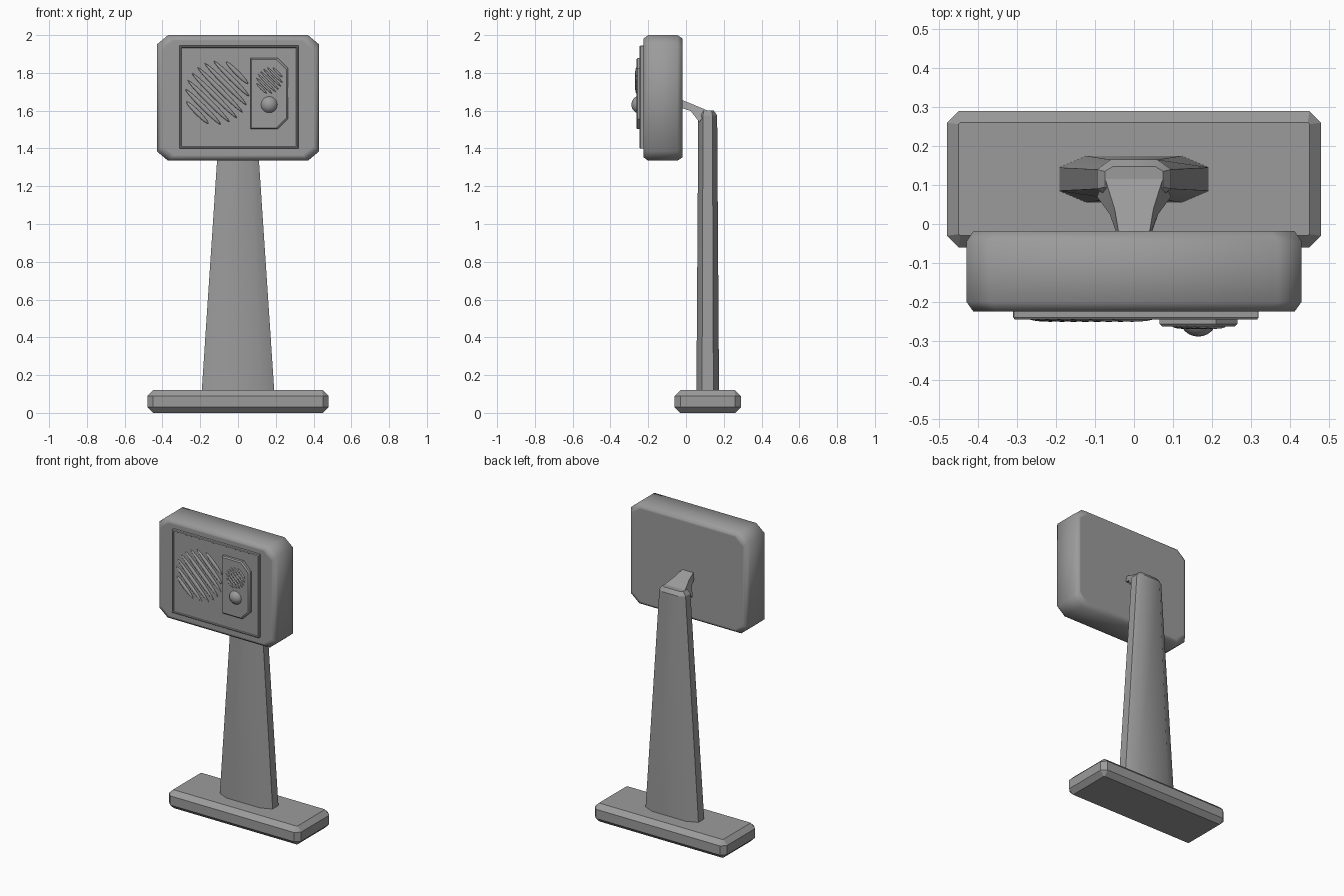
import bpy, bmesh, math
from mathutils import Matrix

cube = bpy.data.objects.get("Cube")
if cube:
    bpy.data.objects.remove(cube, do_unlink=True)

GREY = (0.33, 0.33, 0.33, 1)
grey = bpy.data.materials.new("plain grey")
grey.use_nodes = True
grey.diffuse_color = GREY
grey.node_tree.nodes["Principled BSDF"].inputs["Base Color"].default_value = GREY


def finish(bm, name, angle=30):
    bmesh.ops.recalc_face_normals(bm, faces=bm.faces)
    mesh = bpy.data.meshes.new(name)
    bm.to_mesh(mesh)
    bm.free()
    mesh.materials.append(grey)
    ob = bpy.data.objects.new(name, mesh)
    bpy.context.collection.objects.link(ob)
    bpy.ops.object.select_all(action='DESELECT')
    ob.select_set(True)
    bpy.context.view_layer.objects.active = ob
    bpy.ops.object.shade_smooth_by_angle(angle=math.radians(angle))
    return ob


def loft(name, rings, angle=30):
    """Skin matching rings of points and cap both ends."""
    bm = bmesh.new()
    loops = [[bm.verts.new(p) for p in ring] for ring in rings]
    n = len(loops[0])
    for a, b in zip(loops, loops[1:]):
        for i in range(n):
            j = (i + 1) % n
            bm.faces.new((a[i], a[j], b[j], b[i]))
    bm.faces.new(loops[0])
    bm.faces.new(loops[-1])
    return finish(bm, name, angle)


def octagon(hx, hy, cx, cy):
    """Chamfered rectangle with separate corner cuts on each axis."""
    return [(hx, -hy + cy), (hx, hy - cy), (hx - cx, hy), (cx - hx, hy),
            (-hx, hy - cy), (-hx, cy - hy), (cx - hx, -hy), (hx - cx, -hy)]


def flat(pts, z, y=0):
    return [(a, b + y, z) for a, b in pts]


def upright(pts, y, x, z):
    return [(a + x, y, b + z) for a, b in pts]


# Foot
loft("base", [flat(octagon(hx, hy, c, c), z, 0.115) for hx, hy, c, z in
              ((0.45, 0.145, 0.004, 0), (0.48, 0.175, 0.03, 0.03),
               (0.48, 0.175, 0.03, 0.09), (0.45, 0.145, 0.004, 0.12))])

# Tapered post with a bevelled cap
loft("post", [flat(octagon(hx, hy, cx, cy), z, 0.115) for hx, hy, cx, cy, z in
              ((0.193, 0.06, 0.07, 0.03, 0.1), (0.095, 0.05, 0.035, 0.025, 1.575),
               (0.075, 0.032, 0.02, 0.012, 1.6))])

# Flared arm between post and screen
loft("arm", [[(-wt, y, zt), (wt, y, zt), (wb, y2, zb), (-wb, y2, zb)]
             for wt, wb, y, y2, zt, zb in
             ((0.038, 0.043, -0.03, -0.03, 1.66, 1.617),
              (0.05, 0.062, 0.04, 0.025, 1.632, 1.598),
              (0.075, 0.095, 0.12, 0.07, 1.598, 1.54))])

# Screen housing with chamfered rims
loft("screen_housing", [upright(octagon(0.43 - d, 0.3325 - d, 0.06, 0.05), y, 0, 1.6675)
                        for d, y in ((0.03, -0.225), (0.018, -0.225), (0, -0.2),
                                     (0, -0.045), (0.018, -0.018), (0.03, -0.018))], 50)

# Front panel with a thin raised border
loft("front_panel", [upright(octagon(0.315 - d, 0.273 - d, 0.002, 0.002), y, 0.005, 1.672)
                     for d, y in ((0, -0.21), (0, -0.24), (0.004, -0.245),
                                  (0.009, -0.245), (0.012, -0.24))])

# Control plate, cut at its right corners
def plate_outline(d):
    hx, hz, c = 0.1 - d, 0.188 - d, 0.055
    return [(-hx, -hz), (hx - c, -hz), (hx, c - hz), (hx, hz - c), (hx - c, hz), (-hx, hz)]

loft("control_plate", [upright(plate_outline(d), y, 0.165, 1.69)
                       for d, y in ((0, -0.23), (0, -0.256), (0.007, -0.263))])

# Round knob
bm = bmesh.new()
bmesh.ops.create_uvsphere(bm, u_segments=24, v_segments=14, radius=0.049,
                          matrix=Matrix.Translation((0.165, -0.24, 1.632)))
finish(bm, "knob", 60)


def grille(name, x, y, z, radius, count, depth):
    """Slanted, lens-shaped slats filling a circle."""
    bm = bmesh.new()
    turn = Matrix.Translation((x, y, z)) @ Matrix.Rotation(math.radians(45), 4, 'Y')
    step = 2 * radius / count
    for i in range(count):
        off = (i + 0.5) * step - radius
        half = math.sqrt(radius ** 2 - off ** 2)
        m = turn @ Matrix.Translation((0, 0, off)) @ Matrix.Diagonal(
            (half, depth, step * 0.3, 1))
        bmesh.ops.create_uvsphere(bm, u_segments=16, v_segments=8, radius=1, matrix=m)
    finish(bm, name, 60)


grille("speaker_grille", -0.11, -0.241, 1.695, 0.17, 8, 0.01)
grille("small_grille", 0.167, -0.263, 1.76, 0.07, 7, 0.006)
